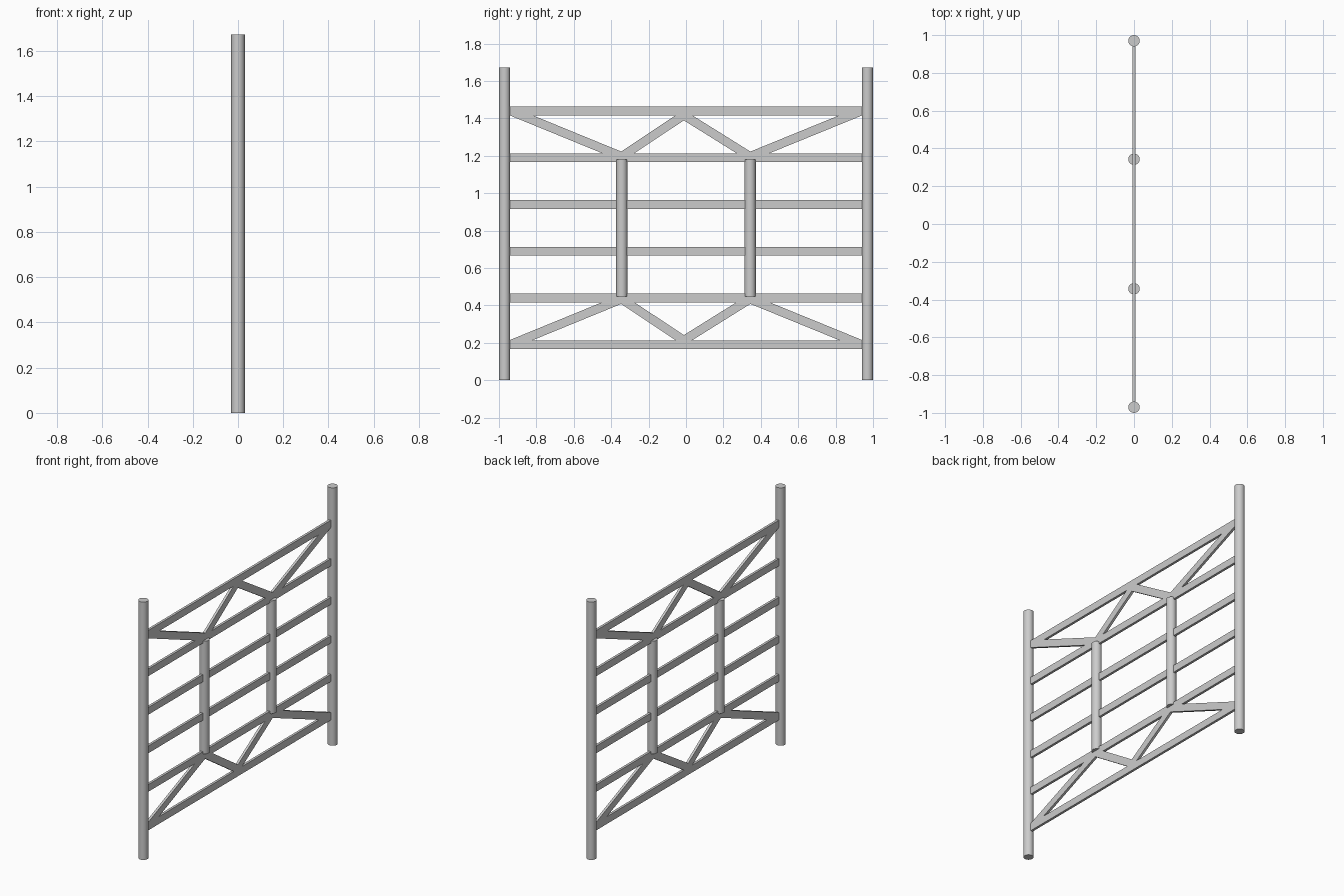
import bpy
from math import atan2, hypot, radians

if "Cube" in bpy.data.objects:
    bpy.data.objects.remove(bpy.data.objects["Cube"])

BAR = 0.047      # bar height
THICK = 0.016    # bar thickness
MID_Z = 0.815    # mirror height between the two trusses


def post(name, y, z0, z1, r=0.03):
    bpy.ops.mesh.primitive_cylinder_add(vertices=32, radius=r, depth=z1 - z0,
                                        location=(0, y, (z0 + z1) / 2))
    ob = bpy.context.object
    ob.name = name
    bpy.ops.object.shade_smooth_by_angle(angle=radians(40))


def bar(name, a, b):
    """Flat bar between two (y, z) points."""
    dy, dz = b[0] - a[0], b[1] - a[1]
    bpy.ops.mesh.primitive_cube_add(size=1, location=(0, (a[0] + b[0]) / 2, (a[1] + b[1]) / 2),
                                    rotation=(atan2(dz, dy), 0, 0))
    ob = bpy.context.object
    ob.name = name
    ob.scale = (THICK, hypot(dy, dz), BAR)
    bpy.ops.object.transform_apply(location=False, rotation=False, scale=True)


# Outer and inner uprights
for side, s in (("left", -1), ("right", 1)):
    post(f"outer_post_{side}", s * 0.97, 0, 1.673)
    post(f"inner_post_{side}", s * 0.343, 0.447, 1.18)

# Six horizontal rails
for i in range(6):
    z = 0.189 + 0.25 * i
    bar(f"rail_{i + 1}", (-0.945, z), (0.945, z))

# Zigzag braces in the top bay, mirrored into the bottom bay
zigzag = [(-0.94, 1.44), (-0.344, 1.196), (-0.012, 1.417), (0.342, 1.196), (0.94, 1.44)]
for level, flip in (("upper", False), ("lower", True)):
    pts = [(y, 2 * MID_Z - z if flip else z) for y, z in zigzag]
    for i, (a, b) in enumerate(zip(pts, pts[1:])):
        bar(f"{level}_brace_{i + 1}", a, b)
